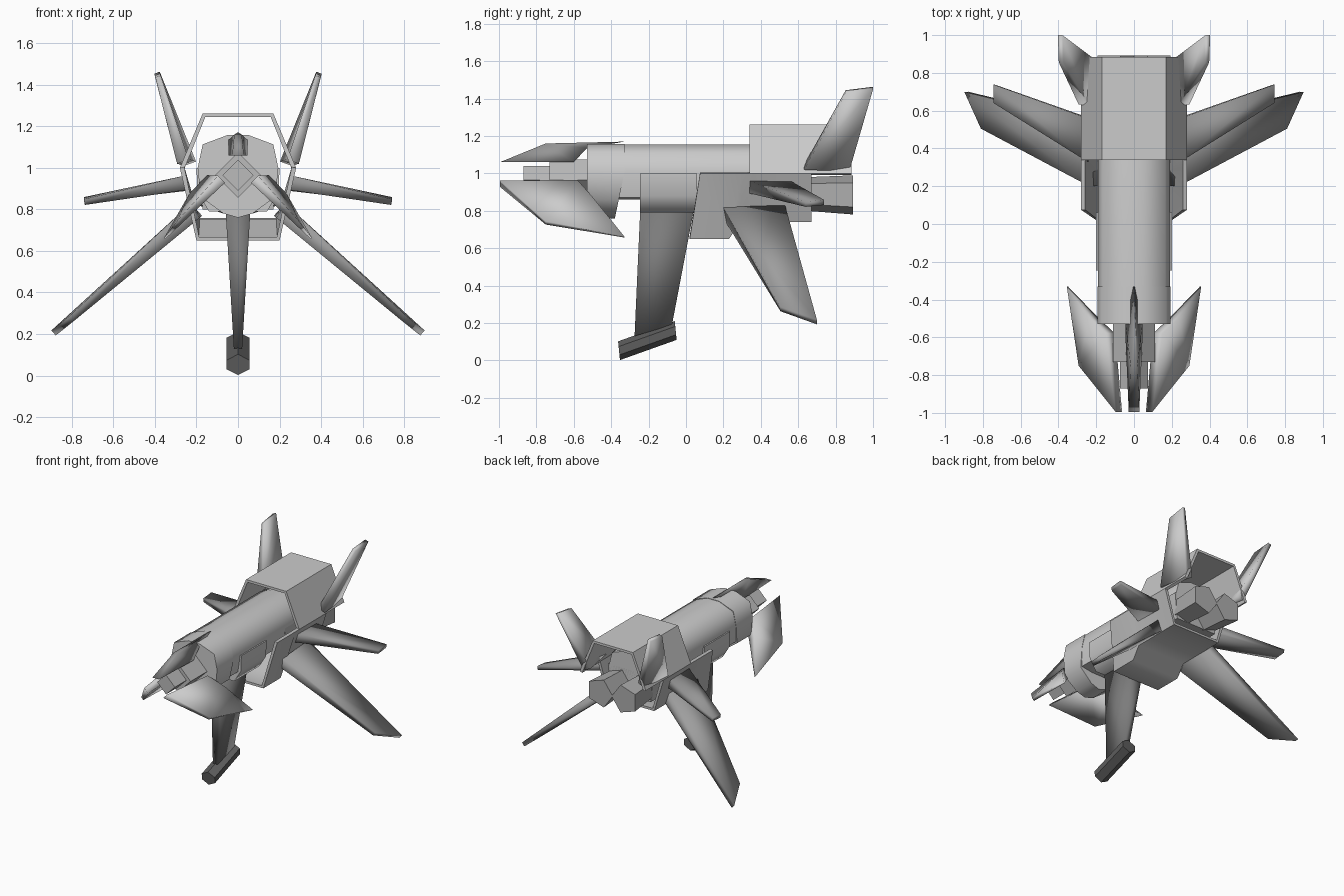
import bpy, bmesh, math
from mathutils import Vector

if "Cube" in bpy.data.objects:
    bpy.data.objects.remove(bpy.data.objects["Cube"])


def grey(v):
    """Shared grey material of the given lightness."""
    name = "grey_%02d" % round(v * 100)
    m = bpy.data.materials.get(name) or bpy.data.materials.new(name)
    m.diffuse_color = (v, v, v, 1)
    m.use_nodes = True
    m.node_tree.nodes["Principled BSDF"].inputs["Base Color"].default_value = m.diffuse_color
    return m


def make(name, verts, faces, mirror=False, wall=0, smooth=30, shade=None):
    me = bpy.data.meshes.new(name)
    me.from_pydata([tuple(v) for v in verts], [], faces)
    if not wall:
        bm = bmesh.new()
        bm.from_mesh(me)
        bmesh.ops.recalc_face_normals(bm, faces=bm.faces)
        bm.to_mesh(me)
        bm.free()
    ob = bpy.data.objects.new(name, me)
    bpy.context.collection.objects.link(ob)
    bpy.context.view_layer.objects.active = ob
    ob.select_set(True)
    if wall:
        m = ob.modifiers.new("Wall", 'SOLIDIFY')
        m.thickness, m.offset = wall, -1
        bpy.ops.object.modifier_apply(modifier=m.name)
    bpy.ops.object.shade_smooth_by_angle(angle=math.radians(smooth))
    ob.select_set(False)
    if mirror:
        ob.modifiers.new("Mirror", 'MIRROR')
    if shade:
        me.materials.append(grey(shade))
    return ob


def loft(name, rings, closed=True, **kw):
    """Skin equal-length rings; closed rings get end caps."""
    n = len(rings[0])
    faces = []
    for r in range(len(rings) - 1):
        for i in range(n if closed else n - 1):
            j = (i + 1) % n
            faces.append((r * n + i, r * n + j, (r + 1) * n + j, (r + 1) * n + i))
    if closed:
        faces += [tuple(range(n)), tuple(range((len(rings) - 1) * n, len(rings) * n))]
    return make(name, [p for r in rings for p in r], faces, **kw)


def plate(name, pts, half, normal=None, **kw):
    """Tapered, soft-shaded blade: outline points with a half thickness at each."""
    pts = [Vector(p) for p in pts]
    nrm = Vector(normal) if normal else (pts[2] - pts[0]).cross(pts[3] - pts[1])
    nrm.normalize()
    return loft(name, [[p + nrm * h * s for p, h in zip(pts, half)] for s in (1, -1)],
                smooth=180, **kw)


def both(half):
    """Right half of a section, top to bottom, made symmetric."""
    return half + [(-x, z) for x, z in reversed(half) if x > 0]


def at(section, y):
    return [(x, y, z) for x, z in section]


def ngon(cx, cz, r, n, y, turn=90):
    return [(cx + r * math.cos(math.radians(turn + 360 * i / n)), y,
             cz + r * math.sin(math.radians(turn + 360 * i / n))) for i in range(n)]


# Main fuselage
body = both([(0.05, 1.155), (0.165, 1.11), (0.19, 1.0), (0.17, 0.87), (0.08, 0.86)])
loft("fuselage", [at(body, -0.45), at(body, 0.5),
                  [(x * 0.95, 0.67, 1 + (z - 1) * 0.85) for x, z in body]], smooth=60)

# Nose collar with slanted lower rear edge
collar = both([(0.05, 1.158), (0.17, 1.113), (0.194, 1.0), (0.18, 0.86), (0.07, 0.78), (0, 0.76)])
loft("nose_collar", [at(collar, -0.53),
                     [(x, -0.33 - 0.21 * max(0, 1 - z), z) for x, z in collar]],
     smooth=60, shade=0.6)

# Stepped diamond nose
loft("nose_base", [ngon(0, 0.965, 0.11, 4, y) for y in (-0.73, -0.5)], shade=0.5)
loft("nose_tip", [ngon(0, 0.965, 0.075, 4, y) for y in (-0.87, -0.7)], shade=0.5)

# Leg mount under the fuselage
mount = both([(0.2, 1.0), (0.195, 0.88), (0.14, 0.79)])
loft("front_leg_mount", [at(mount, -0.245), at(mount, 0.06)], smooth=60, shade=0.6)

# Rear upper shroud, open at both ends
hood = [(-0.28, 1.0), (-0.17, 1.262), (0.17, 1.262), (0.28, 1.0)]
loft("rear_shroud", [at(hood, 0.34), at(hood, 0.885)], closed=False, wall=0.022, shade=0.65)

# Belly duct, an open trough stepping up toward the rear
duct = []
for yt, yb, zb in ((0.075, 0.02, 0.65), (0.30, 0.23, 0.65), (0.36, 0.29, 0.74), (0.67, 0.67, 0.74)):
    duct.append([(0.28, yt, 1.0), (0.2, yb, zb), (-0.2, yb, zb), (-0.28, yt, 1.0)])
loft("belly_duct", duct, closed=False, wall=0.022, smooth=60, shade=0.5)

# Engine block and twin five-sided nozzles
block = both([(0.19, 1.0), (0.17, 0.8)])
loft("engine_block", [at(block, 0.3), at(block, 0.67)], shade=0.5)
loft("engine_nozzle", [ngon(0.1, 0.89, 0.095, 5, 0.65, 36), ngon(0.105, 0.885, 0.11, 5, 0.893, 36)],
     mirror=True, shade=0.42)

# Tail fins
plate("tail_fin", [(0.265, 0.63, 1.03), (0.385, 0.855, 1.44), (0.39, 1.0, 1.458), (0.23, 0.87, 1.02)],
      [0.03, 0.014, 0.014, 0.03], mirror=True)

# Side wings
plate("side_wing", [(0.24, 0.33, 0.93), (0.74, 0.64, 0.835), (0.74, 0.738, 0.845), (0.24, 0.56, 0.925)],
      [0.035, 0.014, 0.014, 0.035], mirror=True, shade=0.3)

# Rear legs
plate("rear_leg", [(0.21, 0.2, 0.79), (0.80, 0.505, 0.275), (0.888, 0.70, 0.205), (0.2, 0.53, 0.80)],
      [0.04, 0.016, 0.016, 0.04], mirror=True, shade=0.34)

# Front leg and six-sided foot
plate("front_leg", [(0, -0.245, 0.80), (0, -0.275, 0.13), (0, -0.075, 0.19), (0, 0.045, 0.82)],
      [0.06, 0.02, 0.02, 0.06], normal=(1, 0, 0), shade=0.2)
foot = [(0, 0.05), (0.055, 0.022), (0.055, -0.022), (0, -0.05), (-0.055, -0.022), (-0.055, 0.022)]
loft("front_foot", [[(x, cy - 0.1 * d, cz + d) for x, d in foot]
                    for cy, cz in ((-0.358, 0.052), (-0.055, 0.16))], smooth=20, shade=0.11)

# Nose petals: one above, a mirrored pair below
plate("upper_petal", [(0, -0.995, 1.06), (0, -0.75, 1.16), (0, -0.33, 1.17), (0, -0.53, 1.135), (0, -0.6, 1.06)],
      [0.028, 0.018, 0.003, 0.045, 0.045], normal=(1, 0, 0), shade=0.3)
plate("lower_petal", [(0.08, -0.995, 0.945), (0.285, -0.75, 0.735), (0.353, -0.33, 0.66),
                      (0.21, -0.5, 0.85), (0.125, -0.58, 0.94)],
      [0.024, 0.012, 0.004, 0.035, 0.035], normal=(0.7, 0, 0.7), mirror=True, shade=0.55)
